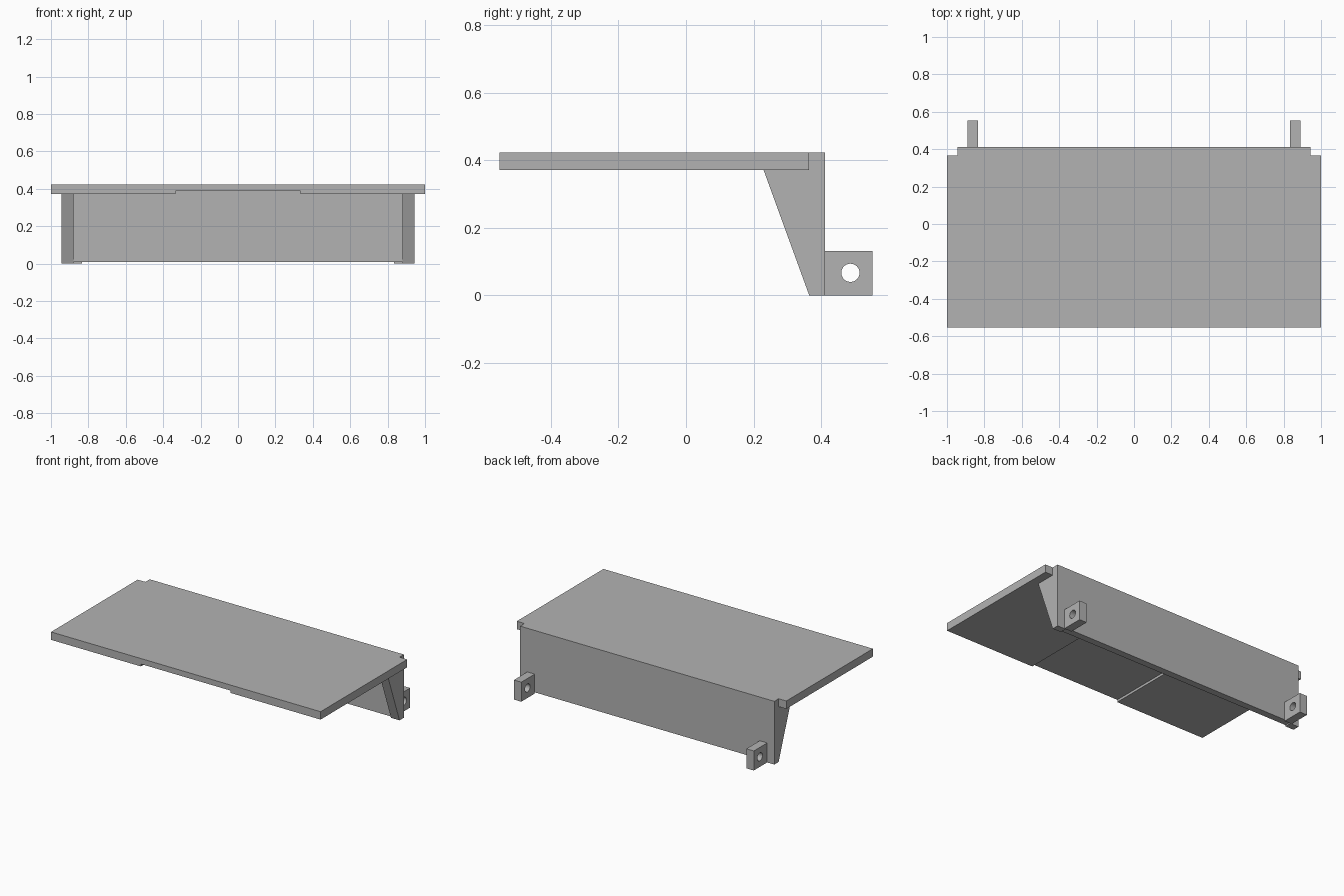
import bpy
import bmesh
import math
from mathutils import Vector

cube = bpy.data.objects.get("Cube")
if cube:
    bpy.data.objects.remove(cube, do_unlink=True)

grey = bpy.data.materials.new("plain grey")
grey.use_nodes = True
colour = (0.45, 0.45, 0.45, 1)
grey.diffuse_color = colour
grey.node_tree.nodes["Principled BSDF"].inputs["Base Color"].default_value = colour


def extrude_profile(name, loops, axis, start, end):
    """Fill closed outlines (inner loops become holes) and extrude along x or y."""
    bm = bmesh.new()
    edges = []
    for loop in loops:
        verts = [bm.verts.new((start, u, v) if axis == "x" else (u, start, v))
                 for u, v in loop]
        edges += [bm.edges.new((verts[i - 1], verts[i])) for i in range(len(verts))]
    bmesh.ops.triangle_fill(bm, edges=edges, use_beauty=True)
    result = bmesh.ops.extrude_face_region(bm, geom=bm.faces[:], use_keep_orig=True)
    depth = end - start
    offset = Vector((depth, 0, 0)) if axis == "x" else Vector((0, depth, 0))
    moved = [g for g in result["geom"] if isinstance(g, bmesh.types.BMVert)]
    bmesh.ops.translate(bm, verts=moved, vec=offset)
    bmesh.ops.recalc_face_normals(bm, faces=bm.faces[:])
    mesh = bpy.data.meshes.new(name)
    bm.to_mesh(mesh)
    bm.free()
    mesh.materials.append(grey)
    obj = bpy.data.objects.new(name, mesh)
    bpy.context.collection.objects.link(obj)
    return obj


def mirrored(half):
    """Complete a right-hand outline with its mirror image."""
    return half + [(-u, v) for u, v in reversed(half)]


FRONT, BACK, END = -0.553, 0.365, 0.553
PANEL_BACK, TOP, UNDER = 0.411, 0.424, 0.371
PANEL_X, GUSSET_X = 0.943, 0.88

# Shelf with a shallow central channel underneath
shelf = mirrored([(0.333, 0.387), (0.333, UNDER), (1, UNDER), (1, TOP)])
extrude_profile("shelf", [shelf], "y", FRONT, BACK)

# Back panel, slightly raised between its two feet
panel = mirrored([(GUSSET_X, 0.009), (GUSSET_X, 0), (PANEL_X, 0), (PANEL_X, TOP)])
extrude_profile("back_panel", [panel], "y", BACK, PANEL_BACK)

# Tapered gussets and hinge lugs at both ends
gusset = [(BACK, 0), (BACK, UNDER), (0.23, UNDER)]
lug = [(PANEL_BACK, 0), (END, 0), (END, 0.131), (PANEL_BACK, 0.131)]
hole = [(0.487 + 0.027 * math.cos(a), 0.067 + 0.027 * math.sin(a))
        for a in (math.tau * i / 32 for i in range(32))]
for side, s in (("left", 1), ("right", -1)):
    extrude_profile(side + "_gusset", [gusset], "x", s * GUSSET_X, s * PANEL_X)
    obj = extrude_profile(side + "_hinge_lug", [lug, hole], "x", s * 0.835, s * 0.89)
    # Smooth the bore only
    for face in obj.data.polygons:
        n = face.normal
        face.use_smooth = abs(n.x) < 0.5 and (Vector(face.center).yz - Vector((0.487, 0.067))).length < 0.03
    for edge in obj.data.edges:
        a, b = (obj.data.vertices[i].co for i in edge.vertices)
        edge.use_edge_sharp = abs(a.x - b.x) < 0.001
